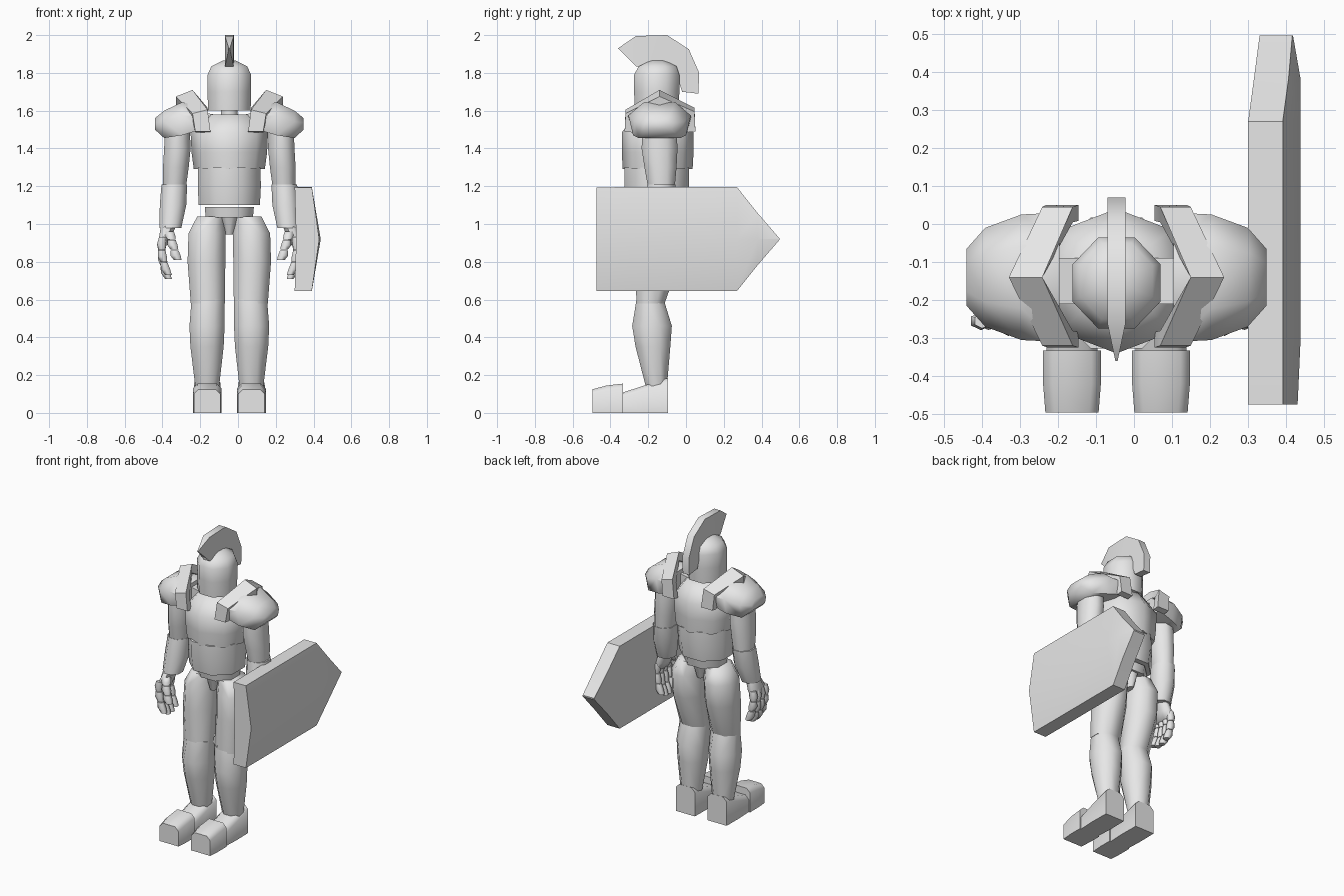
import bpy, bmesh
from math import radians, cos, sin, pi

cube = bpy.data.objects.get("Cube")
if cube:
    bpy.data.objects.remove(cube)

grey = bpy.data.materials.new("plain_grey")
grey.use_nodes = True
grey.diffuse_color = (0.8, 0.8, 0.8, 1)
grey.node_tree.nodes["Principled BSDF"].inputs["Base Color"].default_value = (0.8, 0.8, 0.8, 1)

CX = -0.046   # centre line of the body
CY = -0.14


def build(name, shells, side=1, smooth=65):
    """Skin each list of point rings into a capped shell; side=-1 mirrors it."""
    bm = bmesh.new()
    for rings in shells:
        loops = [[bm.verts.new((CX + side * x, y, z)) for x, y, z in r] for r in rings]
        n = len(loops[0])
        for a, b in zip(loops, loops[1:]):
            for i in range(n):
                j = (i + 1) % n
                bm.faces.new((a[i], a[j], b[j], b[i]))
        bm.faces.new(loops[0])
        bm.faces.new(loops[-1])
    bmesh.ops.recalc_face_normals(bm, faces=bm.faces)
    mesh = bpy.data.meshes.new(name)
    bm.to_mesh(mesh)
    bm.free()
    mesh.materials.append(grey)
    mesh.shade_smooth()
    mesh.set_sharp_from_angle(angle=radians(smooth))
    obj = bpy.data.objects.new(name, mesh)
    bpy.context.collection.objects.link(obj)
    return obj


def oval(z, x, y, rx, ry, n=8, turn=0.5):
    """Horizontal ring; turn 0.5 puts flat sides on the axes, 0 puts corners there."""
    k = 1 / cos(pi / n) if turn else 1
    return [(x + rx * k * cos((i + turn) * 2 * pi / n),
             y + ry * k * sin((i + turn) * 2 * pi / n), z) for i in range(n)]


def column(*rows, **kw):
    return [oval(*row, **kw) for row in rows]


def block_ring(y, x, w, z0, z1, chamfer=0.025):
    """Upright section of a foot with chamfered upper corners."""
    c = chamfer
    return [(x - w, y, z0), (x + w, y, z0), (x + w, y, z1 - c), (x + w - c, y, z1),
            (x - w + c, y, z1), (x - w, y, z1 - c)]


# Head and crest
build("helmet", [column((1.6, 0, -.155, .113, .115), (1.7, 0, -.155, .115, .12),
                        (1.79, 0, -.155, .115, .12), (1.835, 0, -.15, .095, .1),
                        (1.865, 0, -.15, .035, .04))])
crest = [(-.36, 1.93, -.352, 1.922, .003), (-.265, 1.995, -.265, 1.835, .023),
         (-.1, 2.0, -.15, 1.83, .024), (.015, 1.925, -.07, 1.8, .024),
         (.07, 1.8, -.04, 1.76, .024), (.065, 1.69, -.02, 1.7, .024)]
build("helmet_crest", [[[(-w, yo, zo), (w, yo, zo), (w, yi, zi), (-w, yi, zi)]
                        for yo, zo, yi, zi, w in crest]], smooth=50)
build("neck", [column((1.46, 0, -.15, .05, .055), (1.62, 0, -.15, .043, .05))])

# Torso
build("chest", [column((1.29, 0, -.15, .188, .185), (1.38, 0, -.15, .2, .19),
                       (1.485, 0, -.15, .205, .19), (1.58, 0, -.14, .125, .12), turn=0)])
build("waist", [column((1.1, 0, -.155, .162, .155), (1.2, 0, -.155, .167, .17),
                       (1.3, 0, -.155, .165, .172))])
build("pelvis", [column((1.035, 0, CY, .125, .11), (1.09, 0, CY, .13, .12)),
                 column((.945, 0, CY, .025, .07), (1.05, 0, CY, .055, .1))])


def cap_ring(x, w, zt, zb):
    zm = zb + 0.6 * (zt - zb)
    return [(x, CY + a * w, z) for a, z in
            ((-.85, zb), (-1, zm), (-.5, zt), (.5, zt), (1, zm), (.85, zb))]


def collar_ring(y, z, x0, x1, drop):
    """Band section, thickened towards the middle of the shoulder."""
    yi, zi = CY + (y - CY) * 0.78, 1.47 + (z - 1.47) * 0.75
    return [(x0, y, z), (x1, y, z - drop), (x1, yi, zi - drop), (x0, yi, zi)]


def finger(points, r):
    shells = []
    for (x0, y0, z0), (x1, y1, z1) in zip(points, points[1:]):
        zm = (z0 + z1) / 2
        shells.append(column((z0, x0, y0, r * .8, r * .7),
                             (zm, (x0 + x1) / 2 + .003, (y0 + y1) / 2, r, r * .85),
                             (z1 + .004, x1, y1, r * .75, r * .7), n=6))
    return shells


for side, label in ((1, "left"), (-1, "right")):
    # Shoulder armour
    build(label + "_trapezius", [[[(x, y, z) for y, z in
          ((-.21, 1.47), (-.21, t), (-.09, t), (-.09, 1.47))]
          for x, t in ((.03, 1.57), (.16, 1.595))]], side)
    build(label + "_shoulder_cap", [[cap_ring(.15, .17, 1.62, 1.5), cap_ring(.25, .165, 1.645, 1.47),
                                     cap_ring(.345, .13, 1.6, 1.455),
                                     cap_ring(.394, .075, 1.56, 1.5)]], side)
    build(label + "_shoulder_collar", [[collar_ring(-.325, 1.49, .1, .18, 0),
                                        collar_ring(-.32, 1.605, .115, .195, .02),
                                        collar_ring(CY, 1.71, .195, .283, .035),
                                        collar_ring(.045, 1.615, .115, .195, .02),
                                        collar_ring(.05, 1.49, .1, .185, 0)]], side, 50)

    # Arm
    build(label + "_upper_arm", [column((1.5, .275, -.14, .066, .09), (1.4, .275, -.14, .07, .095),
                                        (1.3, .283, -.135, .068, .085),
                                        (1.19, .29, -.13, .06, .07))], side)
    build(label + "_forearm", [column((1.21, .291, -.13, .068, .075), (1.1, .298, -.145, .07, .078),
                                      (.98, .312, -.175, .058, .06))], side)
    # Hand
    build(label + "_palm", [column((.99, .322, -.18, .04, .05), (.93, .34, -.19, .032, .07),
                                   (.885, .352, -.195, .022, .068))], side)
    for i in range(4):
        y = -.255 + i * .04
        lift = .02 if i in (0, 3) else 0
        path = [(.353, y, .93), (.357, y, .85 + lift / 2),
                (.346, y, .775 + lift), (.322, y, .705 + lift)]
        build(f"{label}_finger_{i + 1}", finger(path, .024), side)
    build(label + "_thumb", finger([(.315, -.235, .96), (.305, -.255, .915), (.29, -.265, .86),
                                    (.273, -.27, .805)], .027), side)

    # Leg
    build(label + "_thigh", [column((1.04, .097, -.14, .073, .09), (.95, .118, -.14, .098, .12),
                                    (.8, .121, -.15, .1, .115),
                                    (.58, .114, -.188, .09, .075))], side)
    build(label + "_shin", [column((.6, .112, -.19, .088, .072), (.46, .118, -.18, .093, .105),
                                   (.35, .118, -.175, .088, .092),
                                   (.14, .117, -.157, .063, .056))], side)
    # Foot
    build(label + "_heel", [[block_ring(-.095, .117, .07, 0, .185), block_ring(-.22, .117, .072, 0, .145),
                             block_ring(-.36, .117, .066, 0, .1)]], side, 50)
    build(label + "_toe", [[block_ring(-.333, .117, .076, 0, .155), block_ring(-.42, .117, .076, 0, .145),
                            block_ring(-.495, .117, .07, 0, .125)]], side)

# Shield: ridged slab with a pointed rear end, strapped beside the left forearm
inner, rim, ridge, mid = .346, .437, .484, .92


def shield_ring(y, half, x_in, x_rim, x_ridge):
    return [(x_in, y, mid - half), (x_rim, y, mid - half), (x_ridge, y, mid),
            (x_rim, y, mid + half), (x_in, y, mid + half), (x_in + .008, y, mid)]


build("shield", [[shield_ring(-.475, .274, inner, rim, ridge - .008),
                  shield_ring(-.3, .275, inner, rim, ridge),
                  shield_ring(.27, .275, inner, rim, ridge),
                  shield_ring(.38, .137, inner + .015, rim + .015, ridge),
                  shield_ring(.495, .004, inner + .03, rim + .025, rim + .027)]], smooth=40)
